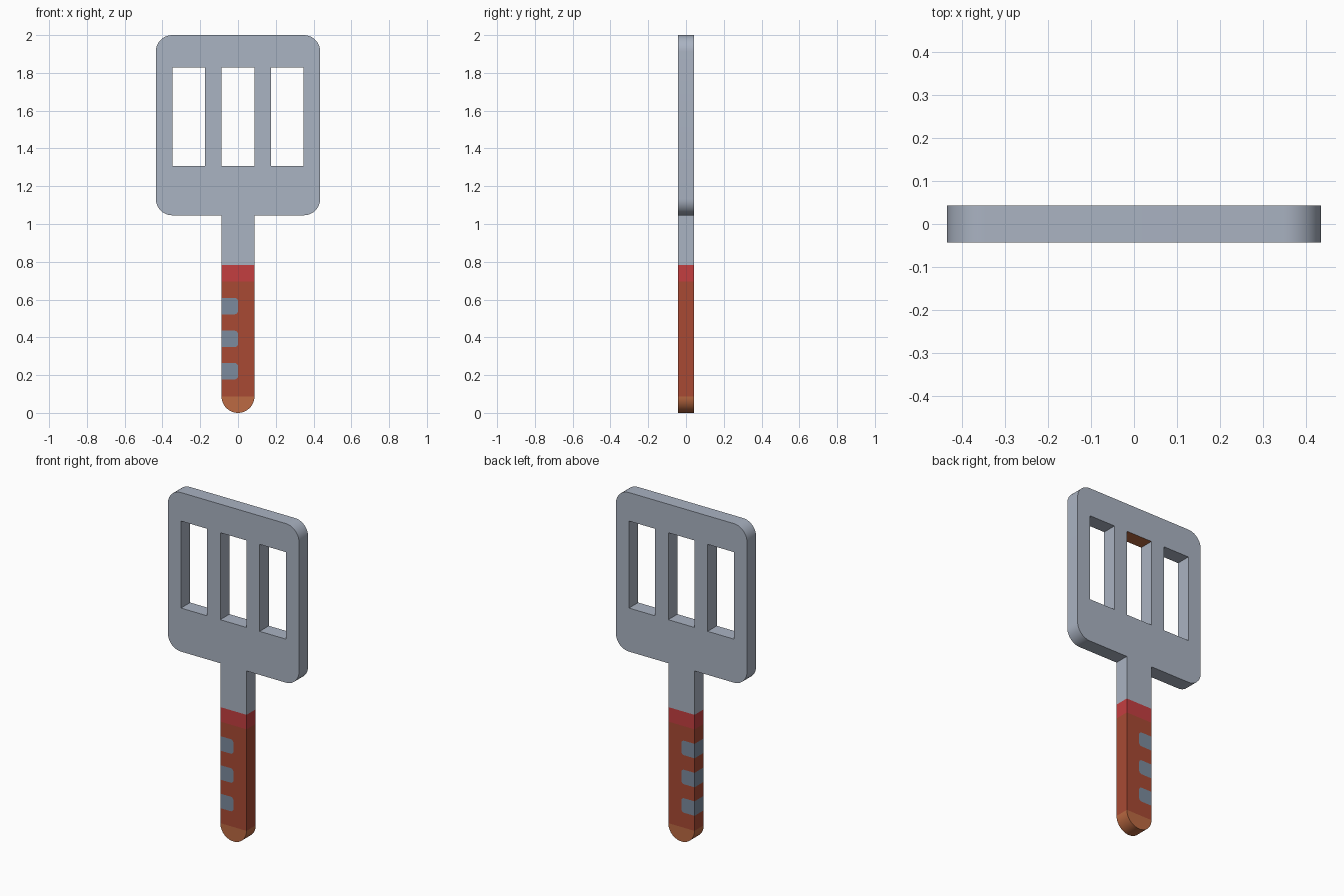
import bpy, bmesh, math
from mathutils import Vector, Matrix

if "Cube" in bpy.data.objects:
    bpy.data.objects.remove(bpy.data.objects["Cube"])

U = 0.087            # basic module: half the handle width
HALF_T = U / 2       # half thickness


def material(name, rgb):
    def lin(c):
        c /= 255
        return c / 12.92 if c <= 0.04045 else ((c + 0.055) / 1.055) ** 2.4
    m = bpy.data.materials.new(name)
    m.diffuse_color = (*[lin(c) for c in rgb], 1)
    m.use_nodes = True
    m.node_tree.nodes["Principled BSDF"].inputs["Base Color"].default_value = m.diffuse_color
    return m


steel = material("light steel", (170, 179, 194))
slate = material("slate grey", (124, 139, 158))
red = material("collar red", (196, 62, 64))
rust = material("grip rust red", (168, 74, 52))
orange = material("tip orange", (188, 106, 66))


def outline(corners, seg=10):
    """Turn (x, z, radius) right-angle corners into a rounded loop."""
    pts = []
    n = len(corners)
    for i, (x, z, r) in enumerate(corners):
        p = Vector((x, z))
        if r == 0:
            new = [p]
        else:
            d1 = (Vector(corners[i - 1][:2]) - p).normalized()
            d2 = (Vector(corners[(i + 1) % n][:2]) - p).normalized()
            c = p + r * (d1 + d2)
            new = []
            for k in range(seg + 1):
                t = math.pi / 2 * k / seg
                new.append(c - r * (d2 * math.cos(t) + d1 * math.sin(t)))
        for q in new:
            if not pts or (q - pts[-1]).length > 1e-5:
                pts.append(q)
    if (pts[0] - pts[-1]).length < 1e-5:
        pts.pop()
    return pts


def rect(x0, x1, z0, z1):
    return [(x0, z0, 0), (x1, z0, 0), (x1, z1, 0), (x0, z1, 0)]


def plate(name, loops, mats, paint=None):
    """Extrude a front outline (with optional holes) through the thickness."""
    cu = bpy.data.curves.new(name + "_profile", 'CURVE')
    cu.dimensions = '2D'
    cu.fill_mode = 'BOTH'
    cu.extrude = HALF_T
    for corners in loops:
        pts = outline(corners)
        s = cu.splines.new('POLY')
        s.points.add(len(pts) - 1)
        for sp, q in zip(s.points, pts):
            sp.co = (q.x, q.y, 0, 1)
        s.use_cyclic_u = True
    tmp = bpy.data.objects.new(name + "_profile", cu)
    bpy.context.collection.objects.link(tmp)
    bpy.context.view_layer.update()
    deps = bpy.context.evaluated_depsgraph_get()
    me = bpy.data.meshes.new_from_object(tmp.evaluated_get(deps))
    bpy.data.objects.remove(tmp)
    me.name = name
    me.transform(Matrix.Rotation(math.pi / 2, 4, 'X'))
    me.materials.clear()
    for m in mats:
        me.materials.append(m)
    bm = bmesh.new()
    bm.from_mesh(me)
    bmesh.ops.remove_doubles(bm, verts=bm.verts, dist=1e-5)
    bmesh.ops.recalc_face_normals(bm, faces=bm.faces)
    bm.normal_update()
    for f in bm.faces:
        f.material_index = paint(f) if paint else 0
    bm.to_mesh(me)
    bm.free()
    ob = bpy.data.objects.new(name, me)
    bpy.context.collection.objects.link(ob)
    bpy.ops.object.select_all(action='DESELECT')
    ob.select_set(True)
    bpy.context.view_layer.objects.active = ob
    bpy.ops.object.shade_smooth_by_angle(angle=math.radians(30))
    return ob


# Heights
Z_TIP, Z_GRIP, Z_COLLAR, Z_BLADE, Z_TOP = U, 0.696, 0.783, 1.046, 2.0
SLOT_Z = (1.307, 1.829)
W = 0.435

# Slotted blade with its neck; the middle slot's ceiling is orange
blade = [(-U, Z_COLLAR, 0), (U, Z_COLLAR, 0), (U, Z_BLADE, 0), (W, Z_BLADE, U),
         (W, Z_TOP, U), (-W, Z_TOP, U), (-W, Z_BLADE, U), (-U, Z_BLADE, 0)]
slots = [rect(x - U, x + U, *SLOT_Z) for x in (-3 * U, 0, 3 * U)]


def slot_ceiling(f):
    c = f.calc_center_median()
    return int(f.normal.z < -0.9 and abs(c.x) < U and abs(c.z - SLOT_Z[1]) < 0.01)


plate("blade_and_neck", [blade] + slots, [steel, orange], slot_ceiling)

# Red collar
plate("collar", [rect(-U, U, Z_GRIP, Z_COLLAR)], [red])

# Grip, notched on the left for the flush inlays
R = 0.018
inlays = [(z, z + U) for z in (0.522, 0.348, 0.177)]
grip = [(-U, Z_TIP, 0), (U, Z_TIP, 0), (U, Z_GRIP, 0), (-U, Z_GRIP, 0)]
for z0, z1 in inlays:
    grip += [(-U, z1, 0), (0, z1, R), (0, z0, R), (-U, z0, 0)]
plate("grip", [grip], [rust])

# Grey finger inlays
for i, (z0, z1) in enumerate(inlays):
    plate(f"grip_inlay_{i + 1}",
          [[(-U, z0, 0), (0, z0, R), (0, z1, R), (-U, z1, 0)]], [slate])

# Round orange tip
plate("handle_tip", [[(-U, Z_TIP, 0), (-U, 0, U), (U, 0, U), (U, Z_TIP, 0)]], [orange])
